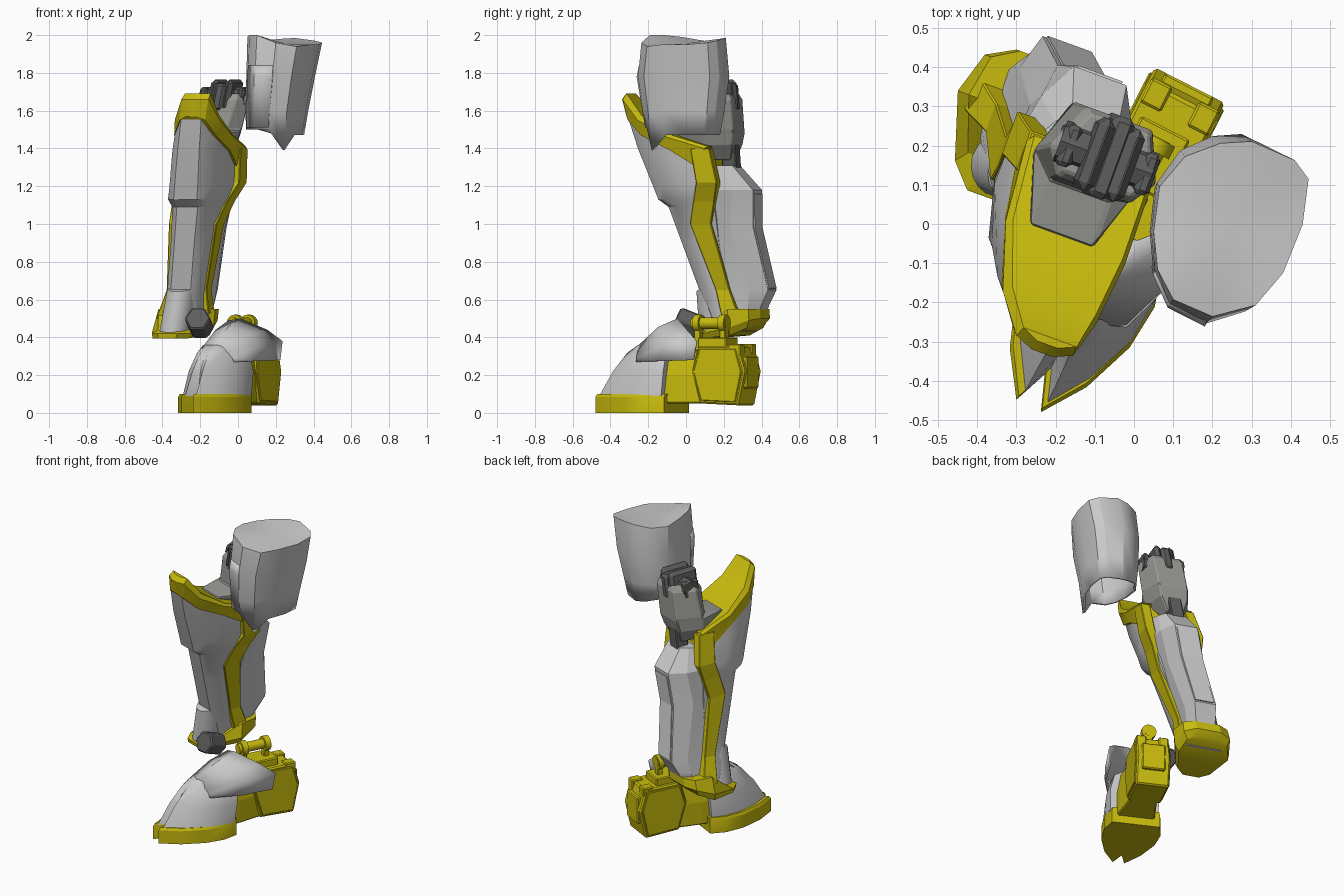
import bpy, bmesh, math
from mathutils import Vector

if "Cube" in bpy.data.objects:
    bpy.data.objects.remove(bpy.data.objects["Cube"])


def mat(name, rgb):
    m = bpy.data.materials.new(name)
    m.diffuse_color = (*rgb, 1)
    m.use_nodes = True
    m.node_tree.nodes["Principled BSDF"].inputs["Base Color"].default_value = m.diffuse_color
    return m


LIGHT = mat("light_grey", (0.60, 0.60, 0.60))
YELLOW = mat("yellow", (0.58, 0.50, 0.004))
MID = mat("mid_grey", (0.31, 0.31, 0.29))
DARK = mat("dark_grey", (0.11, 0.11, 0.11))


def frame(ox, oy, yaw, lean=0.0, z0=0.0):
    """Maps (side, forward, height) of a turned and leaning limb to the world."""
    c, s = math.cos(math.radians(yaw)), math.sin(math.radians(yaw))

    def f(u, v, z):
        u += lean * (z - z0)
        return Vector((ox + u * c - v * s, oy - u * s - v * c, z))
    return f


leg = frame(-0.2, 0.1, 20, 0.2, 1.18)
foot = frame(0.09, 0.24, 27)


def finish(name, bm, material, angle=30, thick=0, bevel=0):
    bmesh.ops.remove_doubles(bm, verts=bm.verts, dist=0.0005)
    bmesh.ops.recalc_face_normals(bm, faces=bm.faces)
    me = bpy.data.meshes.new(name)
    bm.to_mesh(me)
    bm.free()
    ob = bpy.data.objects.new(name, me)
    bpy.context.collection.objects.link(ob)
    me.materials.append(material)
    bpy.ops.object.select_all(action='DESELECT')
    ob.select_set(True)
    bpy.context.view_layer.objects.active = ob
    if angle:
        bpy.ops.object.shade_smooth_by_angle(angle=math.radians(angle))
    if thick:
        m = ob.modifiers.new("thickness", 'SOLIDIFY')
        m.thickness = thick
    if bevel:
        m = ob.modifiers.new("bevel", 'BEVEL')
        m.width = bevel
        m.segments = 1
    return ob


def loft(name, rings, material, bottom=True, top=True, closed=True, ngon=False, **kw):
    """Skins world-space rings; caps are strips between opposite points, or one polygon."""
    bm = bmesh.new()
    rows = [[bm.verts.new(p) for p in r] for r in rings]
    n = len(rows[0])
    for a, b in zip(rows, rows[1:]):
        for i in range(n if closed else n - 1):
            j = (i + 1) % n
            bm.faces.new((a[i], a[j], b[j], b[i]))
    for r, on in ((rows[0], bottom), (rows[-1], top)):
        if on and ngon:
            bm.faces.new(r[:-1])
        elif on:
            for i in range(n // 2 - 1):
                bm.faces.new((r[i], r[i + 1], r[n - 2 - i], r[n - 1 - i]))
    return finish(name, bm, material, **kw)


def half(fr, z, pts, du=0, k=1):
    """Mirrors a front-to-back half outline into a full ring."""
    pts = [(p[0] * k, p[1], p[2] if len(p) > 2 else z) for p in pts]
    return [fr(du + u, v, h) for u, v, h in pts] + [fr(du - u, v, h) for u, v, h in reversed(pts)]


def sections(name, fr, secs, material, du=0, k=1, **kw):
    return loft(name, [half(fr, z, p, du, k) for z, p in secs], material, **kw)


def box(name, fr, u, v0, v1, z0, z1, hw, material, bevel=0.006):
    o = [(hw, v1), (hw, v0)]
    return loft(name, [half(fr, z0, o, u), half(fr, z1, o, u)], material, angle=0, bevel=bevel)


def rod(name, a, b, r, sides, material, angle=40, bevel=0):
    a, b = Vector(a), Vector(b)
    q = (b - a).to_track_quat('Z', 'Y')
    ring = [q @ Vector((r * math.cos(t), r * math.sin(t), 0)) for t in
            [2 * math.pi * i / sides for i in range(sides)]]
    return loft(name, [[a + p for p in ring], [b + p for p in ring]], material, angle=angle, bevel=bevel)


# Thigh shell: open below, with a pointed lower edge
outline = [(.05, -.02), (.065, .1), (.13, .18), (.22, .215), (.3, .22), (.41, .17), (.445, .12),
           (.43, 0), (.38, -.13), (.31, -.215), (.2, -.245), (.1, -.2), (.06, -.12)]
low_z = [1.5, 1.5, 1.5, 1.48, 1.47, 1.47, 1.47, 1.47, 1.47, 1.39, 1.5, 1.5, 1.5]
top_z = [1.99, 1.97, 1.97, 1.98, 1.985, 1.97, 1.96, 1.95, 1.95, 1.94, 1.96, 2.0, 2.0]


def thigh(zs, sx, sy, grow=1.0, idx=range(13), dx=0.0):
    return [Vector((.05 + (outline[i][0] - .05) * sx * grow + dx - (grow - 1) * .19,
                    -.015 + (outline[i][1] + .015) * sy * grow,
                    zs[i] if isinstance(zs, list) else zs)) for i in idx]


rings = [thigh(low_z, .78, .83, dx=-.008), thigh(1.6, .84, .93, dx=-.01),
         thigh(1.78, .92, 1.04, dx=-.006), thigh(top_z, 1, .96)]
loft("thigh_shell", rings + [[Vector((.25, -.01, 1.955))] * 13], LIGHT,
     bottom=False, top=False, thick=.015)
loft("thigh_front_panel", [thigh(1.51, .79, .85, 1.03, (10, 11, 12), -.008),
                           thigh(1.78, .92, 1.04, 1.03, (10, 11, 12), -.006),
                           thigh(1.84, .93, 1.02, 1.0, (10, 11, 12), -.006)],
     LIGHT, bottom=False, top=False, closed=False, thick=0.01)

# Shin front shell with the stepped knee guard
sections("shin_shell", leg, [
    (.43, [(.05, -.03), (.1, -.06), (.12, -.12), (.12, -.2)]),
    (.62, [(.06, .035), (.09, .01), (.1, -.06), (.09, -.13)]),
    (.9, [(.06, .125), (.1, .08), (.122, .02), (.11, -.1)]),
    (1.09, [(.063, .185), (.113, .125), (.148, .03), (.14, -.1)]),
    (1.13, [(.07, .238), (.125, .185), (.165, .04), (.155, -.11)]),
    (1.2, [(.07, .262), (.125, .2), (.175, .05), (.175, -.12)]),
    (1.4, [(.065, .335), (.12, .27, 1.38), (.16, .1, 1.33), (.165, -.08, 1.3)]),
    (1.58, [(.06, .385), (.115, .3, 1.52), (.155, .12, 1.43), (.16, -.07, 1.37)])],
    LIGHT, du=.012, k=.93)

# Yellow knee collar with a sloping scoop top
sections("knee_collar", leg, [
    (1.56, [(.035, .395, 1.57), (.08, .375, 1.55), (.13, .29, 1.47), (.17, .12, 1.39), (.178, -.08, 1.27)]),
    (1.66, [(.03, .415, 1.66), (.085, .395, 1.66), (.14, .3, 1.55), (.18, .13, 1.46), (.188, -.08, 1.4)]),
    (1.69, [(.03, .39, 1.69), (.08, .37, 1.69), (.125, .28, 1.575), (.165, .12, 1.475), (.175, -.1, 1.41)])],
    YELLOW, du=.018, k=.9, angle=25)

# Yellow side strips, one on each side of the shin
path = [(1.40, .0, -.107, .185, .035), (1.22, -.026, -.143, .203, .04), (1.12, .01, -.11, .168, .025),
        (1.0, .045, -.073, .145, .02), (.65, -.065, -.143, .118, .01), (.5, -.1, -.2, .15, 0)]
for side, s in (("right", 1), ("left", -1)):
    loft(side + "_side_strip", [[leg(s * u, v, z) for u, v in ((w, a), (w, b), (w - .06, b), (w - .06, a))]
                                for z, a, b, w in [(z, a, b, w - (d if s < 0 else 0)) for z, a, b, w, d in path]],
         YELLOW, angle=0, bevel=.004)

# Calf shell: two faceted lobes
sections("calf_shell", leg, [
    (.5, [(.1, -.12), (.1, -.22), (.055, -.27)]),
    (.57, [(.1, -.12), (.105, -.24), (.065, -.3)]),
    (.65, [(.09, -.1), (.1, -.25), (.07, -.345)]),
    (.98, [(.11, -.06), (.11, -.17), (.075, -.288)]),
    (1.18, [(.15, -.1), (.13, -.2), (.075, -.3)]),
    (1.31, [(.13, -.1), (.1, -.15), (.065, -.19)])], LIGHT, du=.012, k=.95, angle=15)
loft("calf_rear_plate", [[leg(.015 + s * w, v, z) for s in (-1, 1)] for z, w, v in
                         ((.66, .06, -.35), (.98, .06, -.294), (1.16, .06, -.306))],
     LIGHT, bottom=False, top=False, closed=False, angle=0, thick=.008)

# Yellow ankle cuff, rising to the rear, and rounded ankle guard
sections("ankle_cuff", leg, [
    (.395, [(.05, .085), (.1, .03), (.155, -.14, .41), (.125, -.23, .45), (.07, -.26, .47)]),
    (.42, [(.055, .09), (.11, .03), (.17, -.14, .45), (.145, -.25, .49), (.075, -.29, .5)]),
    (.55, [(.05, .07, .43), (.09, .0, .44), (.16, -.14, .55), (.14, -.25, .55), (.075, -.29, .55)])],
    YELLOW, angle=20)
arc = [(.08 * math.sin(t), -.01 + .092 * math.cos(t)) for t in [math.pi * (i + .5) / 10 for i in range(10)]]
sections("ankle_guard", leg, [(.42, arc), (.66, [(u, v, .67 - .35 * v) for u, v in arc])], LIGHT, du=.003)
rod("ankle_bolt", (-.195, .08, .45), (-.215, -.045, .5), .07, 6, DARK, angle=0, bevel=.008)

# Knee joint: housing, link, cross pin and bars
sections("knee_housing", leg, [
    (1.34, [(.05, -.08), (.06, -.1), (.05, -.17)]),
    (1.42, [(.09, .08), (.13, -.06), (.085, -.2)]),
    (1.48, [(.085, .12), (.14, -.06), (.09, -.215)]),
    (1.5, [(.08, -.01), (.145, -.07), (.09, -.215)]),
    (1.66, [(.1, -.02), (.145, -.09), (.09, -.215)]),
    (1.69, [(.09, -.04), (.125, -.09), (.08, -.2)])], MID, angle=0, bevel=.006)
box("knee_link", leg, 0, -.2, -.12, 1.28, 1.45, .04, DARK)
rod("knee_pin", leg(-.125, -.11, 1.67), leg(.125, -.11, 1.67), .055, 8, DARK, angle=0)
for i, u in enumerate((-.04, .04)):
    box("knee_bar_%d" % i, leg, u, -.205, -.01, 1.6, 1.765, .022, DARK, .02)
box("knee_core", leg, 0, -.222, -.005, 1.6, 1.745, .03, DARK, .015)
for i, u in enumerate((-.105, .105)):
    box("knee_side_block_%d" % i, leg, u, -.16, -.05, 1.62, 1.72, .02, DARK, .012)

# Boot: sole with notched toe, toe shell, core and right instep guard
sole = [(0, .70), (.035, .79), (.11, .68), (.162, .54), (.172, .42), (.145, .325)]
sections("boot_sole", foot, [(0, sole), (.085, sole), (.1, [(u * .96, v * .985) for u, v in sole])],
         YELLOW, ngon=True, angle=25)
sections("toe_shell", foot, [
    (.09, [(0, .68), (.032, .765), (.1, .66), (.15, .53), (.16, .42), (.145, .34)]),
    (.22, [(0, .65), (.03, .685), (.09, .61), (.14, .5), (.157, .4), (.15, .325)]),
    (.32, [(0, .59), (.025, .6), (.075, .54), (.115, .46), (.13, .4), (.125, .32)]),
    (.36, [(0, .54), (.02, .54), (.055, .5), (.085, .45), (.085, .4), (.07, .34)])],
    LIGHT, du=.007, ngon=True, angle=40)
sections("boot_core", foot, [
    (.05, [(.12, .42), (.11, .3), (.08, .12)]),
    (.2, [(.125, .42), (.11, .28), (.08, .1)]),
    (.33, [(.11, .42), (.09, .3), (.07, .12)])], YELLOW, angle=0, bevel=.008)
guard = [[(-.04, .54, .345), (-.02, .42, .44), (.0, .31, .49)],
         [(.03, .54, .355), (.05, .41, .455), (.06, .29, .5)],
         [(.1, .51, .32), (.155, .35, .42), (.165, .18, .44)],
         [(.125, .5, .29), (.19, .32, .36), (.215, .1, .38)],
         [(.13, .5, .27), (.195, .31, .275), (.212, .12, .28)]]
loft("instep_guard", [[foot(*p) for p in row] for row in guard], LIGHT,
     bottom=False, top=False, closed=False, angle=35, thick=.012)

# Heel block: hexagonal drum with raised side plates
hexa = [(.19, .22), (.15, .355), (-.085, .355), (-.125, .22), (-.085, .04), (.14, .05)]


def drum(name, us, scale, bevel):
    loft(name, [[foot(u, .033 + (v - .033) * scale, .2 + (z - .2) * scale) for v, z in hexa] for u in us],
         YELLOW, angle=0, bevel=bevel)


drum("heel_block", (-.105, .095), 1, .008)
drum("heel_side_plates", (-.112, .102), .9, .004)
box("heel_rear_plate", foot, -.005, -.125, -.05, .13, .3, .07, YELLOW)
for i, u in enumerate((-.07, .065)):
    box("heel_rear_lug_%d" % i, foot, u, -.1, -.03, .27, .365, .03, YELLOW)

# Handle bar above the heel
box("handle_base", foot, -.01, .0, .17, .34, .4, .07, YELLOW)
for i, v in enumerate((.05, .2)):
    box("handle_post_%d" % i, foot, -.012, v - .018, v + .018, .33, .47, .02, YELLOW, .004)
    rod("handle_flange_%d" % i, foot(-.012, v - .018, .475), foot(-.012, v + .018, .475), .045, 16, YELLOW)
rod("handle_bar", foot(-.012, .03, .475), foot(-.012, .235, .475), .03, 16, YELLOW)
